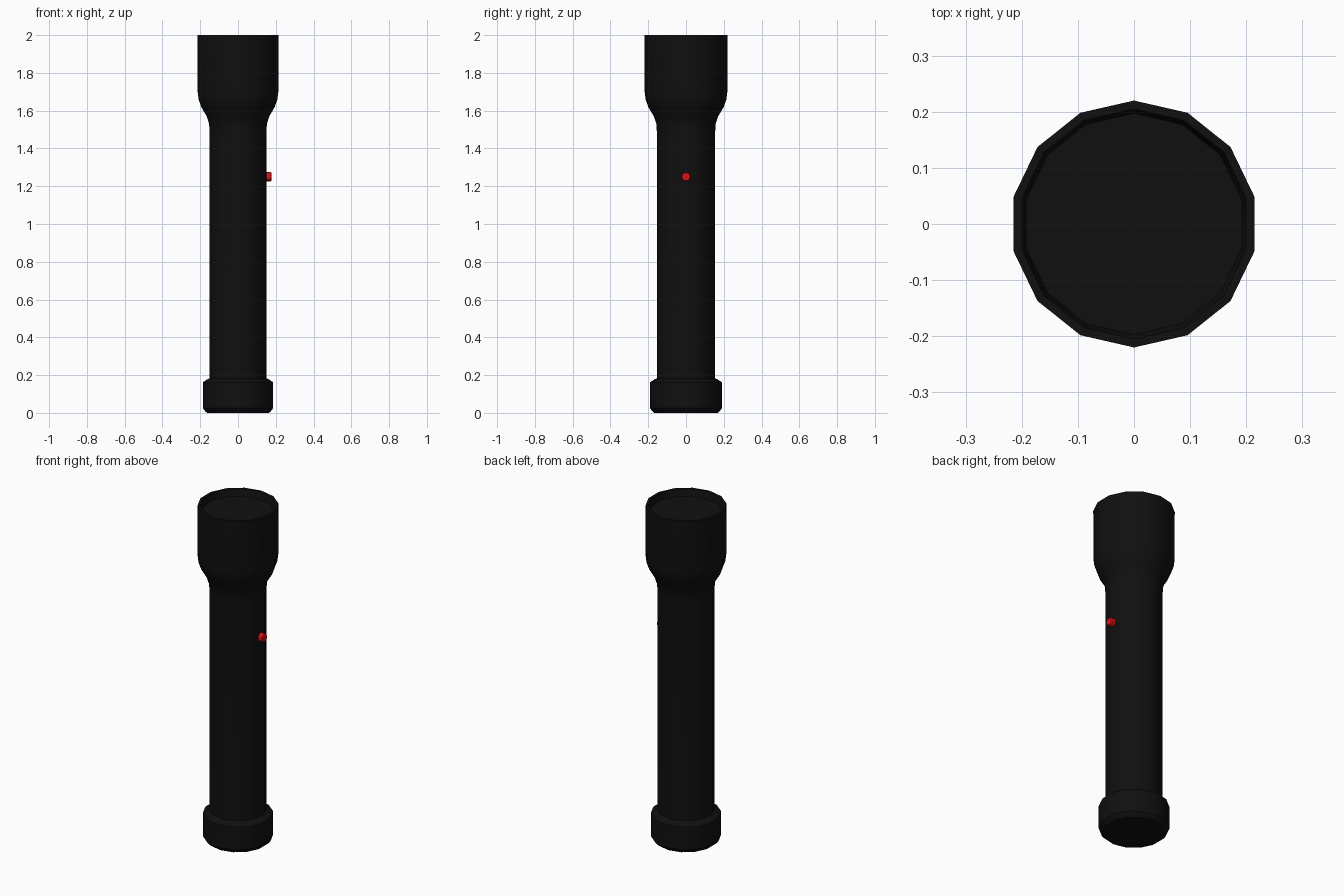
import bpy, bmesh, math
from mathutils import Matrix

if "Cube" in bpy.data.objects:
    bpy.data.objects.remove(bpy.data.objects["Cube"])

SIDES = 14


def material(name, color):
    m = bpy.data.materials.new(name)
    m.diffuse_color = color
    m.use_nodes = True
    m.node_tree.nodes["Principled BSDF"].inputs["Base Color"].default_value = m.diffuse_color
    return m


black = material("black_plastic", (0.005, 0.005, 0.005, 1))
red = material("red_rubber", (0.75, 0.005, 0.008, 1))


def lathe(name, profile, mat, sides=SIDES, cap_start=False, cap_end=False, matrix=None):
    """Spin (radius, height) points around z, with a corner on the +y axis."""
    bm = bmesh.new()
    rings = []
    for r, z in profile:
        angles = [math.pi / 2 + 2 * math.pi * i / sides for i in range(sides)]
        rings.append([bm.verts.new((r * math.cos(a), r * math.sin(a), z)) for a in angles])
    for low, high in zip(rings, rings[1:]):
        for i in range(sides):
            j = (i + 1) % sides
            bm.faces.new((low[i], low[j], high[j], high[i]))
    if cap_start:
        bm.faces.new(rings[0][::-1])
    if cap_end:
        bm.faces.new(rings[-1])
    if matrix:
        bm.transform(matrix)
    mesh = bpy.data.meshes.new(name)
    bm.to_mesh(mesh)
    bm.free()
    obj = bpy.data.objects.new(name, mesh)
    bpy.context.collection.objects.link(obj)
    mesh.materials.append(mat)
    bpy.ops.object.select_all(action='DESELECT')
    obj.select_set(True)
    bpy.context.view_layer.objects.active = obj
    bpy.ops.object.shade_smooth_by_angle(angle=math.radians(30))
    return obj


# Tail cap with chamfered edges
lathe("tail_cap", [(0.168, 0), (0.178, 0.008), (0.191, 0.025), (0.191, 0.162),
                   (0.163, 0.18), (0.154, 0.182)], black, cap_start=True)

# Barrel flaring into the head, with a rim sloping in to the lens
lathe("barrel_and_head", [(0.154, 0.182), (0.154, 1.48), (0.157, 1.53), (0.170, 1.57),
                          (0.200, 1.62), (0.214, 1.66), (0.219, 1.70), (0.220, 2.0),
                          (0.205, 2.0), (0.197, 1.96)], black)

# Lens disc
lathe("lens", [(0.197, 1.955), (0.197, 1.96)], black, cap_end=True)

# Push button on the right side
side = Matrix.Translation((0.14, 0, 1.25)) @ Matrix.Rotation(math.pi / 2, 4, 'Y')
lathe("push_button", [(0.025, 0), (0.025, 0.031), (0.021, 0.037)], red,
      sides=12, cap_start=True, cap_end=True, matrix=side)
